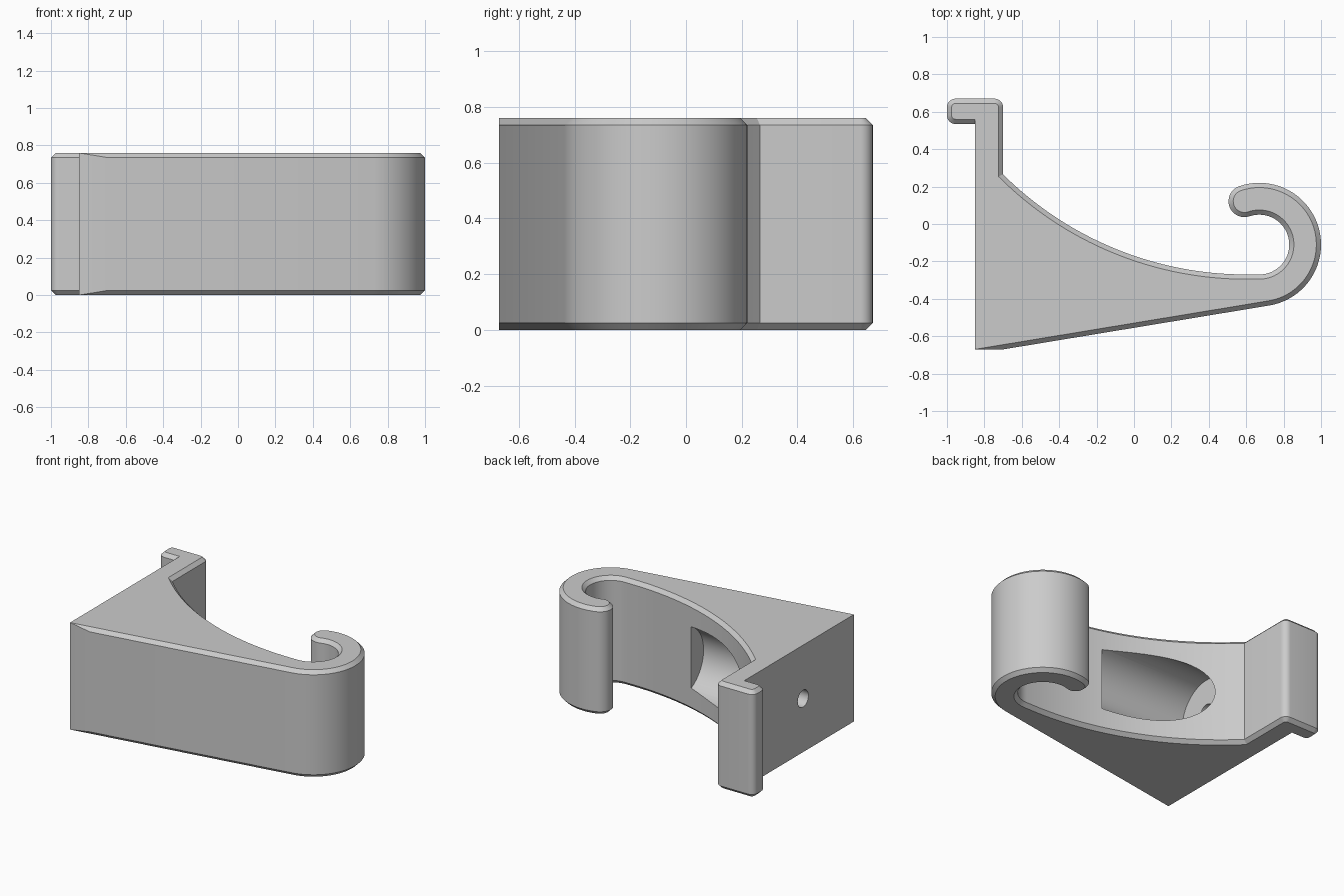
import bpy, bmesh
from math import sin, cos, tan, radians, asin, degrees, sqrt
from mathutils import Vector, Matrix

cube = bpy.data.objects.get("Cube")
if cube:
    bpy.data.objects.remove(cube, do_unlink=True)

HEIGHT, CHAMFER = 0.76, 0.025
WALL_X, BACK_Y, TAB_X = -0.85, 0.67, -0.70

grey = bpy.data.materials.new("plain grey")
grey.use_nodes = True
grey.diffuse_color = (0.6, 0.6, 0.6, 1)
grey.node_tree.nodes["Principled BSDF"].inputs["Base Color"].default_value = (0.6, 0.6, 0.6, 1)


def arc(center, radius, start, end, steps):
    """Points on a circular arc, angles in degrees."""
    angles = [radians(start + (end - start) * i / steps) for i in range(steps + 1)]
    return [Vector((center[0] + radius * cos(a), center[1] + radius * sin(a))) for a in angles]


def make_outline():
    """Counter-clockwise outline, starting with the unchamfered front corner."""
    hook, outer, inner, tip_angle, slope = Vector((0.67, -0.11)), 0.33, 0.16, 109, 9.37
    middle = (outer + inner) / 2
    tip = hook + middle * Vector((cos(radians(tip_angle)), sin(radians(tip_angle))))
    hook_outside = arc(hook, outer, slope - 90, tip_angle, 40)
    start = hook_outside[0]
    front_end = start.x - (start.y + BACK_Y) / tan(radians(slope))
    pts = [Vector((WALL_X, -BACK_Y)), Vector((front_end, -BACK_Y))]
    pts += hook_outside
    pts += arc(tip, (outer - inner) / 2, tip_angle, tip_angle + 180, 16)
    pts += arc(hook, inner, tip_angle, -90, 32)
    # Long concave sweep up to the stem
    low, top_y = Vector((0.60, hook.y - inner)), 0.265
    rise, run = top_y - low.y, low.x - TAB_X
    radius = (run * run + rise * rise) / (2 * rise)
    swing = degrees(asin(run / radius))
    pts += arc((low.x, low.y + radius), radius, -90, -90 - swing, 32)
    # Rounded hooked tab
    r, tab_y = 0.045, 0.535
    pts += arc((TAB_X - r, BACK_Y - r), r, 0, 90, 8)
    pts += arc((-1 + r, BACK_Y - r), r, 90, 180, 8)
    pts += arc((-1 + r, tab_y + r), r, 180, 270, 8)
    pts.append(Vector((WALL_X, tab_y)))
    clean = []
    for p in pts:
        if not clean or (p - clean[-1]).length > 1e-4:
            clean.append(p)
    return clean


def inset(pts):
    """Move each edge inward by the chamfer, except the front flat and the wall face."""
    n = len(pts)
    normals, dists = [], []
    for i in range(n):
        d = (pts[(i + 1) % n] - pts[i]).normalized()
        normals.append(Vector((-d.y, d.x)))
        dists.append(0 if i in (0, n - 1) else CHAMFER)
    result = []
    for i, p in enumerate(pts):
        a, b, da, db = normals[i - 1], normals[i], dists[i - 1], dists[i]
        det = a.x * b.y - a.y * b.x
        if abs(det) < 1e-4:
            move = b * db
        else:
            move = Vector(((da * b.y - db * a.y) / det, (a.x * db - b.x * da) / det))
        result.append(p + move)
    return result


def make_object(name, bm):
    bmesh.ops.recalc_face_normals(bm, faces=bm.faces[:])
    mesh = bpy.data.meshes.new(name)
    bm.to_mesh(mesh)
    bm.free()
    mesh.materials.append(grey)
    obj = bpy.data.objects.new(name, mesh)
    bpy.context.collection.objects.link(obj)
    return obj


# Bracket body: stacked rings of the outline, chamfered at both ends
outline = make_outline()
small = inset(outline)
bm = bmesh.new()
layers = [(small, 0), (outline, CHAMFER), (outline, HEIGHT - CHAMFER), (small, HEIGHT)]
rings = [[bm.verts.new((p.x, p.y, z)) for p in pts] for pts, z in layers]
for low, high in zip(rings, rings[1:]):
    for i in range(len(low)):
        j = (i + 1) % len(low)
        bm.faces.new((low[i], low[j], high[j], high[i]))
bm.faces.new(rings[0][::-1])
bm.faces.new(rings[-1])
bmesh.ops.remove_doubles(bm, verts=bm.verts[:], dist=0.001)
body = make_object("hook_bracket", bm)


# Screw pocket and screw hole, both bored along x
def bore(name, x0, x1, radius, sides):
    cutter = bmesh.new()
    place = Matrix.Translation(((x0 + x1) / 2, -0.10, HEIGHT / 2)) @ Matrix.Rotation(radians(90), 4, 'Y')
    bmesh.ops.create_cone(cutter, cap_ends=True, segments=sides, radius1=radius,
                          radius2=radius, depth=x1 - x0, matrix=place)
    obj = make_object(name, cutter)
    obj.hide_render = True
    mod = body.modifiers.new(name, 'BOOLEAN')
    mod.operation, mod.solver, mod.object = 'DIFFERENCE', 'EXACT', obj
    bpy.ops.object.modifier_apply(modifier=name)
    bpy.data.objects.remove(obj, do_unlink=True)


bpy.ops.object.select_all(action='DESELECT')
bpy.context.view_layer.objects.active = body
body.select_set(True)
bore("screw_pocket", -0.69, 0.10, 0.24, 64)
bore("screw_hole", -0.95, -0.60, 0.06, 32)
bpy.ops.object.shade_smooth_by_angle(angle=radians(25))
